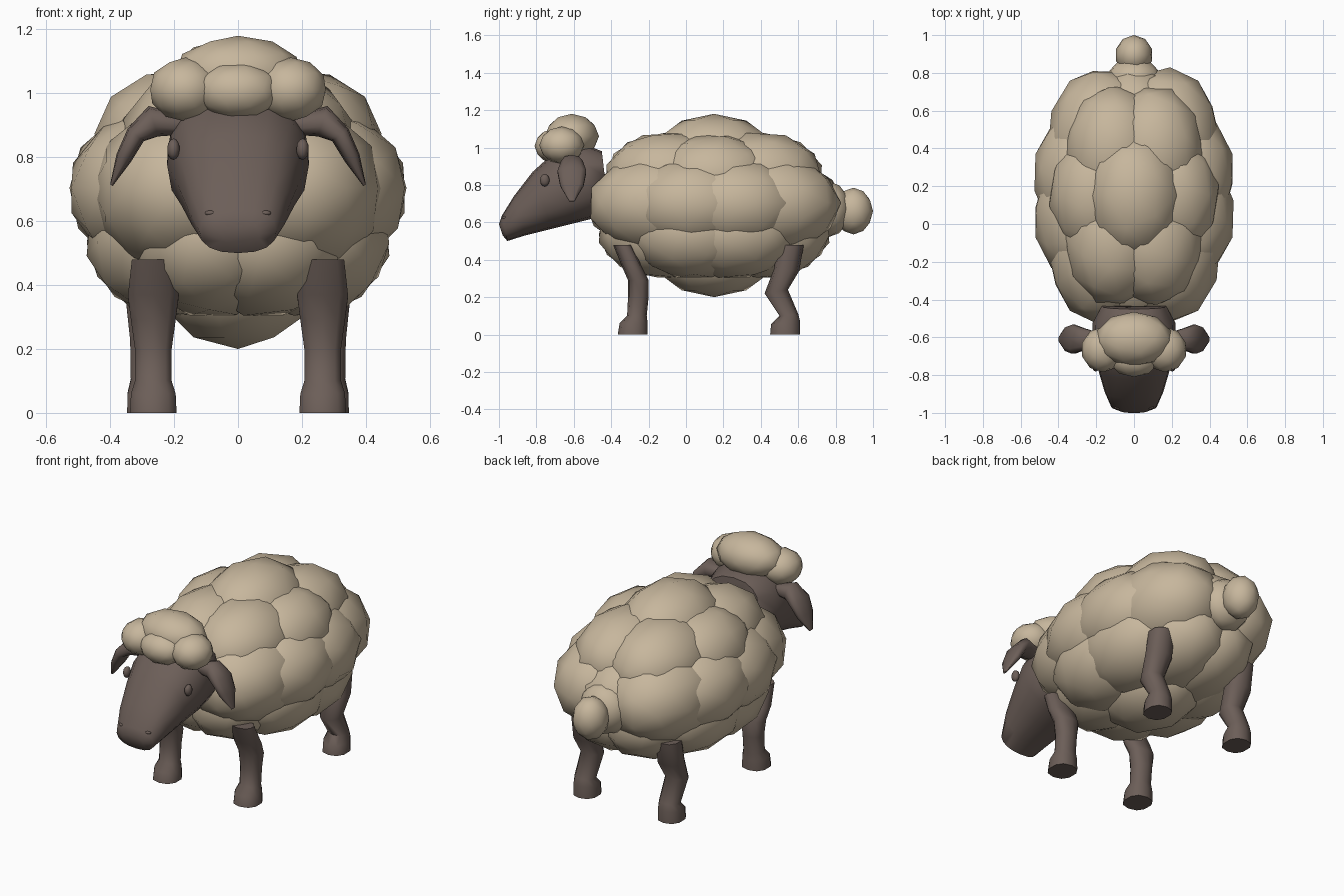
import bpy, bmesh
from math import sin, cos, radians, pi, copysign
from mathutils import Vector, Matrix

cube = bpy.data.objects.get("Cube")
if cube:
    bpy.data.objects.remove(cube)


def material(name, rgb):
    m = bpy.data.materials.new(name)
    m.use_nodes = True
    color = (*rgb, 1)
    m.diffuse_color = color
    bsdf = m.node_tree.nodes["Principled BSDF"]
    bsdf.inputs["Base Color"].default_value = color
    bsdf.inputs["Roughness"].default_value = 0.9
    return m


WOOL = material("cream wool", (0.57, 0.47, 0.335))
SKIN = material("dark brown skin", (0.15, 0.113, 0.098))


def finish(name, bm, mat, angle=60):
    bmesh.ops.recalc_face_normals(bm, faces=bm.faces)
    mesh = bpy.data.meshes.new(name)
    bm.to_mesh(mesh)
    bm.free()
    mesh.materials.append(mat)
    obj = bpy.data.objects.new(name, mesh)
    bpy.context.collection.objects.link(obj)
    bpy.ops.object.select_all(action='DESELECT')
    obj.select_set(True)
    bpy.context.view_layer.objects.active = obj
    bpy.ops.object.shade_smooth_by_angle(angle=radians(angle))
    return obj


def ball(bm, center, size):
    mat = Matrix.Translation(center) @ Matrix.Diagonal((*size, 1))
    bmesh.ops.create_icosphere(bm, subdivisions=2, radius=1, matrix=mat)


def loft(name, sections, place, sides=12, power=0.85):
    """Skin oval rings; each ring has two end points in a plane and a half width."""
    bm = bmesh.new()
    rings = []
    for a, b, w in sections:
        a, b = Vector(a), Vector(b)
        mid, half = (a + b) / 2, (a - b) / 2
        ring = []
        for i in range(sides):
            t = 2 * pi * i / sides
            c, s = (copysign(abs(f) ** power, f) for f in (cos(t), sin(t)))
            p = mid + half * c
            ring.append(bm.verts.new(place(p.x, p.y, w * s)))
        rings.append(ring)
    for r, q in zip(rings, rings[1:]):
        for i in range(sides):
            j = (i + 1) % sides
            bm.faces.new((r[i], r[j], q[j], q[i]))
    bm.faces.new(rings[0])
    bm.faces.new(rings[-1])
    return finish(name, bm, SKIN)


# Fleece: overlapping puffs in rings (height, reach, count, first angle) around a boxy oval
BODY = Matrix.Translation((0, 0.15, 0.69)) @ Matrix.Diagonal((0.53, 0.69, 0.49, 1))
RINGS = [(1, 0, 1, 0), (0.61, 0.75, 6, 0), (0.03, 1, 10, 18), (-0.58, 0.81, 8, 22.5), (-1, 0, 1, 0)]
bm = bmesh.new()
for height, reach, count, offset in RINGS:
    for k in range(count):
        ph = radians(offset + 360 * k / count)
        out = reach * (1 + 0.1 * sin(2 * ph) ** 2)
        d = Vector((out * cos(ph), out * sin(ph), height))
        turn = d.to_track_quat('Z', 'Y').to_matrix().to_4x4()
        bmesh.ops.create_icosphere(bm, subdivisions=2, radius=d.length / 2,
                                   matrix=BODY @ Matrix.Translation(d / 2) @ turn)
finish("fleece", bm, WOOL)

# Tail
bm = bmesh.new()
ball(bm, (0, 0.76, 0.67), (0.15, 0.12, 0.15))
ball(bm, (0, 0.895, 0.66), (0.1, 0.105, 0.125))
finish("tail", bm, WOOL)

# Wool cap on the head
bm = bmesh.new()
ball(bm, (0, -0.61, 1.06), (0.205, 0.145, 0.12))
ball(bm, (0, -0.71, 1.008), (0.135, 0.1, 0.09))
for side in (-1, 1):
    ball(bm, (0.165 * side, -0.665, 1.012), (0.115, 0.12, 0.1))
finish("wool_cap", bm, WOOL)

# Head, from muzzle to neck
loft("head", [
    ((-1.0, 0.59), (-0.98, 0.53), 0.07),
    ((-0.985, 0.635), (-0.955, 0.5), 0.12),
    ((-0.92, 0.74), (-0.86, 0.53), 0.155),
    ((-0.82, 0.87), (-0.72, 0.565), 0.19),
    ((-0.72, 0.96), (-0.6, 0.595), 0.222),
    ((-0.55, 1.02), (-0.5, 0.62), 0.22),
    ((-0.45, 0.98), (-0.42, 0.72), 0.17),
], lambda u, v, w: (w, u, v), sides=16)

# Leg profiles: front point, back point, half width
FRONT_LEG = [
    ((-0.39, 0.48), (-0.29, 0.48), 0.07),
    ((-0.345, 0.37), (-0.235, 0.36), 0.083),
    ((-0.31, 0.29), (-0.2, 0.29), 0.073),
    ((-0.31, 0.2), (-0.2, 0.2), 0.06),
    ((-0.315, 0.1), (-0.21, 0.1), 0.06),
    ((-0.355, 0.06), (-0.205, 0.06), 0.073),
    ((-0.365, 0), (-0.205, 0), 0.076),
]
HIND_LEG = [
    ((0.49, 0.48), (0.63, 0.48), 0.07),
    ((0.47, 0.35), (0.605, 0.34), 0.075),
    ((0.42, 0.22), (0.545, 0.24), 0.062),
    ((0.5, 0.1), (0.6, 0.11), 0.06),
    ((0.455, 0.055), (0.61, 0.07), 0.07),
    ((0.45, 0), (0.61, 0), 0.072),
]
EAR = [
    ((0.16, 0.93), (0.18, 0.87), 0.03),
    ((0.28, 0.96), (0.25, 0.865), 0.06),
    ((0.345, 0.89), (0.295, 0.85), 0.08),
    ((0.38, 0.81), (0.335, 0.785), 0.065),
    ((0.4, 0.715), (0.392, 0.71), 0.015),
]

# Paired parts
for label, s in (("left", 1), ("right", -1)):
    loft(label + "_front_leg", FRONT_LEG, lambda u, v, w: (s * 0.265 + w, u, v), 10)
    loft(label + "_hind_leg", HIND_LEG, lambda u, v, w: (s * 0.278 + w, u, v), 10)
    loft(label + "_ear", EAR, lambda u, v, w: (s * u, -0.61 + w, v), 10)
    bm = bmesh.new()
    ball(bm, (s * 0.202, -0.755, 0.825), (0.02, 0.026, 0.034))
    finish(label + "_eye", bm, SKIN)
    bm = bmesh.new()
    ball(bm, (s * 0.085, -0.968, 0.625), (0.02, 0.014, 0.009))
    finish(label + "_nostril", bm, SKIN)
